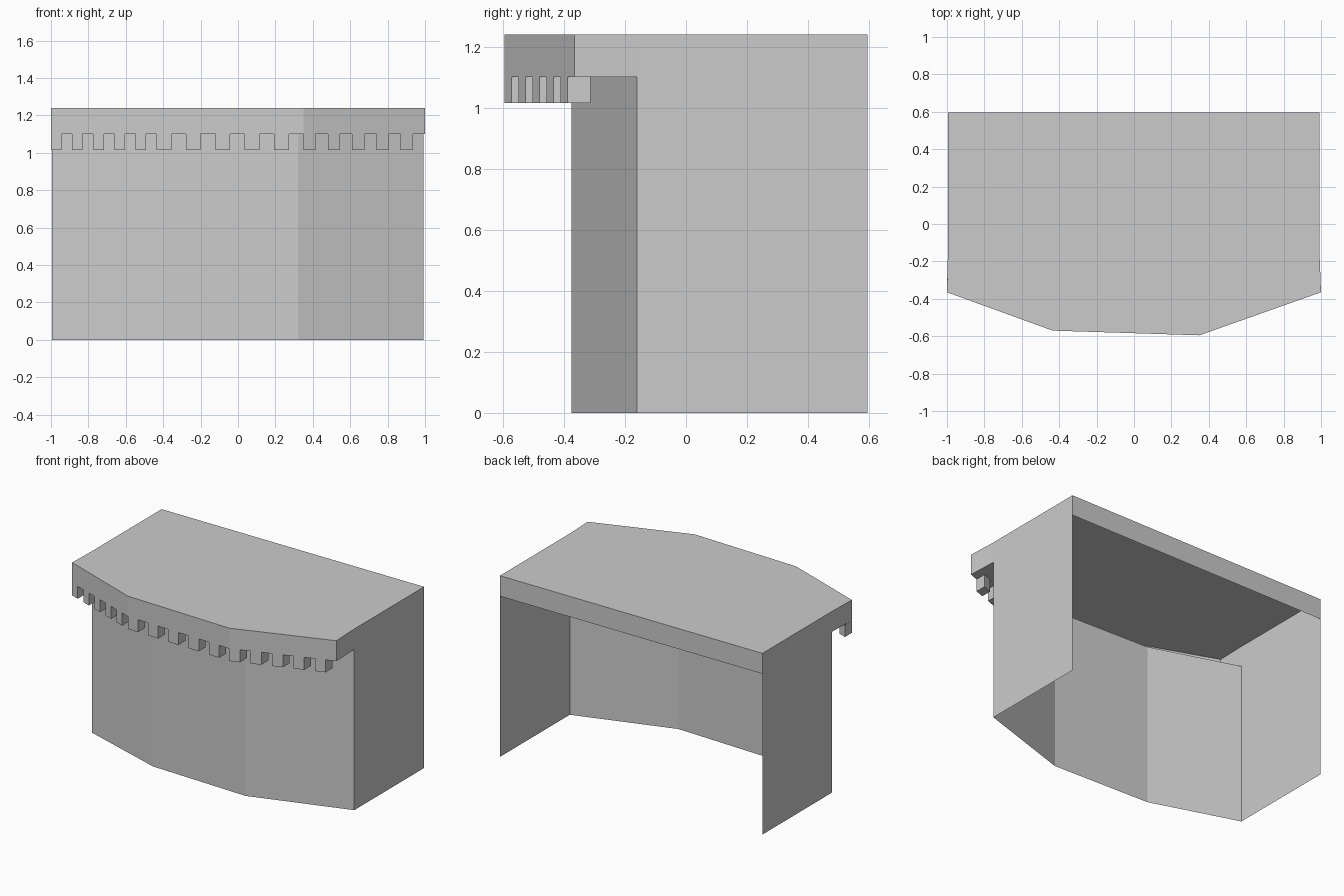
import bpy

if "Cube" in bpy.data.objects:
    bpy.data.objects.remove(bpy.data.objects["Cube"])

WALL_TOP, TOP, TOOTH_BOTTOM = 1.10, 1.24, 1.015
TOOTH_DEPTH, TEETH_PER_SIDE = 0.075, 5

# Plan outlines, running from the left rear corner round the front
BACK_L, BACK_R = (-0.995, 0.595), (0.992, 0.595)
wall_front = [(-0.995, -0.16), (-0.40, -0.35), (0.32, -0.375), (0.992, -0.16)]
top_front = [(-1.0, -0.365), (-0.435, -0.57), (0.35, -0.595), (1.0, -0.365)]


def make(name, verts, faces):
    mesh = bpy.data.meshes.new(name)
    mesh.from_pydata(verts, [], faces)
    obj = bpy.data.objects.new(name, mesh)
    bpy.context.collection.objects.link(obj)
    return obj


def strip(name, path_a, za, path_b, zb, closed=False):
    """Band of quads joining two outlines."""
    n = len(path_a)
    verts = [(x, y, za) for x, y in path_a] + [(x, y, zb) for x, y in path_b]
    count = n if closed else n - 1
    faces = [(i, (i + 1) % n, (i + 1) % n + n, i + n) for i in range(count)]
    return make(name, verts, faces)


# Thin walls, open at the back and underneath
wall_path = [BACK_L] + wall_front + [BACK_R]
strip("walls", wall_path, 0, wall_path, WALL_TOP)

# Band round the overhanging top, including the rear lip
edge_path = [BACK_L, wall_front[0]] + top_front + [wall_front[-1], BACK_R]
strip("top_band", edge_path, WALL_TOP, edge_path, TOP, closed=True)

# Top surface
make("top", [(x, y, TOP) for x, y in edge_path], [tuple(range(len(edge_path)))])

# Underside of the front overhang
strip("overhang_underside", top_front, WALL_TOP, wall_front, WALL_TOP).data.flip_normals()

# Row of teeth: each front facet has equal teeth and gaps, starting at its left end
verts, faces = [], []
for (ax, ay), (bx, by) in zip(top_front, top_front[1:]):
    for i in range(TEETH_PER_SIDE):
        b = len(verts)
        for z in (TOOTH_BOTTOM, WALL_TOP):
            ends = []
            for t in (i / TEETH_PER_SIDE, (i + 0.5) / TEETH_PER_SIDE):
                ends.append((ax + (bx - ax) * t, ay + (by - ay) * t))
            (px, py), (qx, qy) = ends
            verts += [(px, py, z), (qx, qy, z),
                      (qx, qy + TOOTH_DEPTH, z), (px, py + TOOTH_DEPTH, z)]
        faces.append((b + 3, b + 2, b + 1, b))
        faces += [(b + k, b + (k + 1) % 4, b + (k + 1) % 4 + 4, b + k + 4)
                  for k in range(4)]
make("trim_teeth", verts, faces)
